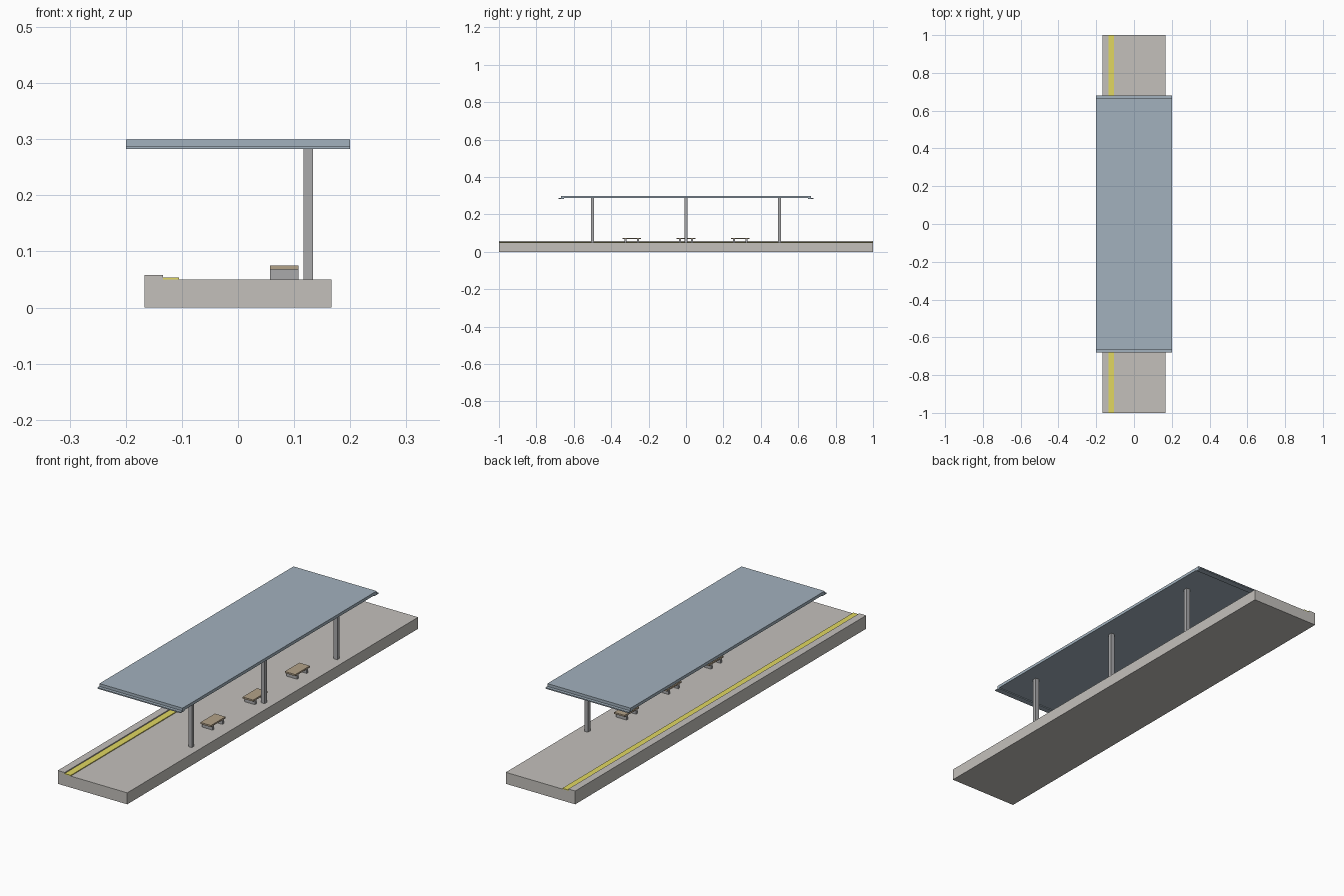
import bpy

if "Cube" in bpy.data.objects:
    bpy.data.objects.remove(bpy.data.objects["Cube"])


def material(name, rgb):
    m = bpy.data.materials.new(name)
    m.diffuse_color = (*rgb, 1)
    m.use_nodes = True
    m.node_tree.nodes["Principled BSDF"].inputs["Base Color"].default_value = m.diffuse_color
    return m


def box(name, x, y, z, mat=None):
    """Box from (min, max) ranges on each axis."""
    bpy.ops.mesh.primitive_cube_add(size=1)
    ob = bpy.context.object
    ob.name = name
    ob.location = [(r[0] + r[1]) / 2 for r in (x, y, z)]
    ob.scale = [r[1] - r[0] for r in (x, y, z)]
    bpy.ops.object.transform_apply(location=True, rotation=False, scale=True)
    if mat:
        ob.data.materials.append(mat)
    return ob


def span(centre, half):
    return (centre - half, centre + half)


concrete = material("concrete", (0.55, 0.53, 0.50))
yellow = material("yellow_paint", (0.75, 0.68, 0.12))
roof = material("roof_blue", (0.36, 0.44, 0.51))
steel = material("steel", (0.40, 0.40, 0.41))
wood = material("wood", (0.45, 0.36, 0.25))

# Platform with raised edge and warning strip
box("platform", (-0.167, 0.167), (-1, 1), (0, 0.05), concrete)
box("platform_edge", (-0.167, -0.134), (-1, 1), (0.05, 0.058), concrete)
box("warning_strip", (-0.147, -0.105), (-1, 1), (0.05, 0.0535), yellow)

# Canopy with end trims
box("canopy", (-0.2, 0.2), (-0.667, 0.667), (0.287, 0.3), roof)
for s in (-1, 1):
    box("canopy_end_trim", (-0.2, 0.2), span(s * 0.667, 0.0135), (0.283, 0.288), roof)

# Columns
for y in (-0.5, 0, 0.5):
    box("column", (0.1165, 0.1335), span(y, 0.0083), (0.05, 0.288), steel)

# Benches: seat on two panel legs
for y in (-0.29, 0, 0.29):
    box("bench_seat", (0.057, 0.108), span(y, 0.05), (0.068, 0.075), wood)
    for s in (-1, 1):
        box("bench_leg", (0.057, 0.108), span(y + s * 0.033, 0.005), (0.05, 0.069), steel)
